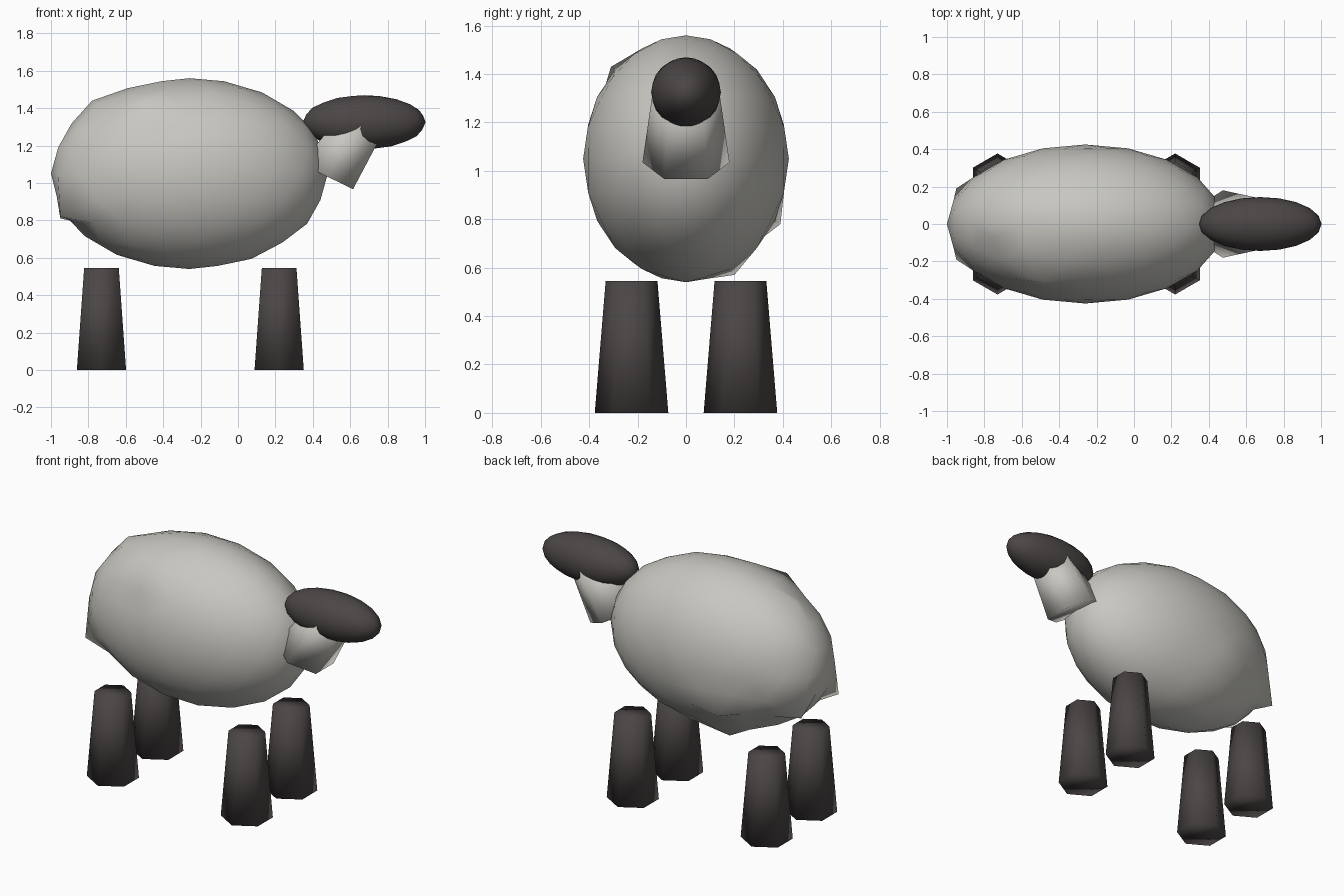
import bpy, bmesh, math
from mathutils import Vector, Matrix

cube = bpy.data.objects.get("Cube")
if cube:
    bpy.data.objects.remove(cube, do_unlink=True)


def material(name, rgb):
    mat = bpy.data.materials.new(name)
    mat.use_nodes = True
    color = (*rgb, 1)
    mat.diffuse_color = color
    mat.node_tree.nodes["Principled BSDF"].inputs["Base Color"].default_value = color
    return mat


wool = material("pale wool", (0.58, 0.57, 0.53))
dark = material("dark hide", (0.072, 0.062, 0.061))


def finish(name, bm, mat):
    bmesh.ops.recalc_face_normals(bm, faces=bm.faces)
    for face in bm.faces:
        face.smooth = True
    mesh = bpy.data.meshes.new(name)
    bm.to_mesh(mesh)
    bm.free()
    mesh.materials.append(mat)
    obj = bpy.data.objects.new(name, mesh)
    bpy.context.collection.objects.link(obj)
    return obj


def ellipsoid(name, center, radii, mat, pulls=()):
    bm = bmesh.new()
    bmesh.ops.create_icosphere(bm, subdivisions=3, radius=1)
    bmesh.ops.transform(bm, verts=bm.verts,
                        matrix=Matrix.Translation(center) @ Matrix.Diagonal((*radii, 1)))
    # Tug single vertices outward for uneven tufts
    for point in map(Vector, pulls):
        min(bm.verts, key=lambda v: (v.co - point).length).co = point
    return finish(name, bm, mat)


def frustum(name, low, high, low_radius, high_radius, tilt, mat):
    """Six-sided tapered block with corners on the y axis, end caps tilted about y."""
    bm = bmesh.new()
    turn = Matrix.Rotation(tilt, 3, 'Y')
    rings = []
    for center, radius in ((low, low_radius), (high, high_radius)):
        ring = []
        for i in range(6):
            a = math.radians(90 + 60 * i)
            ring.append(bm.verts.new(
                Vector(center) + turn @ Vector((math.cos(a), math.sin(a), 0)) * radius))
        rings.append(ring)
        bm.faces.new(ring)
    for i in range(6):
        j = (i + 1) % 6
        bm.faces.new((rings[0][i], rings[0][j], rings[1][j], rings[1][i]))
    return finish(name, bm, mat)


# Woolly body with a few uneven tufts
ellipsoid("body", (-0.26, 0, 1.05), (0.74, 0.425, 0.51), wool,
          [(-0.95, 0.19, 0.81), (-0.95, -0.19, 0.82), (-0.5, 0.39, 0.78),
           (-0.45, 0.2, 0.57), (-0.5, -0.31, 1.43), (-0.78, 0, 1.44)])

# Neck and head
frustum("neck", (0.475, 0, 1.035), (0.66, 0, 1.31), 0.18, 0.14, math.radians(26), wool)
ellipsoid("head", (0.675, 0, 1.325), (0.328, 0.144, 0.144), dark)

# Legs
for end, x in (("front", 0.22), ("rear", -0.73)):
    for side, y in (("left", 0.225), ("right", -0.225)):
        frustum(f"{end}_{side}_leg", (x, y, 0), (x, y, 0.545), 0.152, 0.107, 0, dark)
